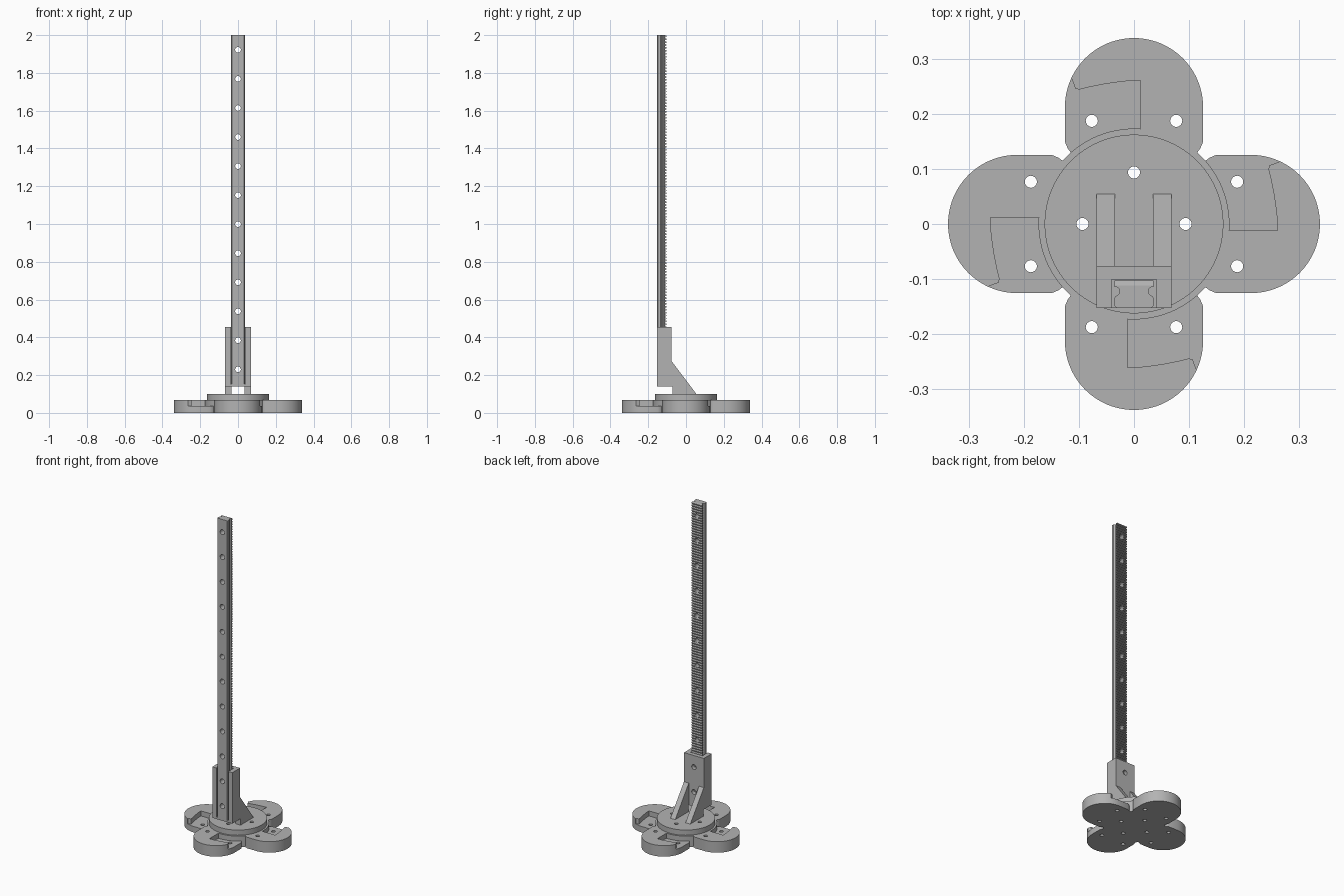
import bpy, bmesh, math
from mathutils import Matrix, Vector

if "Cube" in bpy.data.objects:
    bpy.data.objects.remove(bpy.data.objects["Cube"], do_unlink=True)

grey = bpy.data.materials.new("plain grey")
grey.use_nodes = True
COLOUR = (0.45, 0.45, 0.45, 1)
grey.diffuse_color = COLOUR
grey.node_tree.nodes["Principled BSDF"].inputs["Base Color"].default_value = COLOUR


def prism(name, outline, low, high, axis="z"):
    """Extrude an outline along z (xy points) or along x (yz points)."""
    bm = bmesh.new()
    place = (lambda p: (p[0], p[1], low)) if axis == "z" else (lambda p: (low, p[0], p[1]))
    face = bm.faces.new([bm.verts.new(place(p)) for p in outline])
    step = Vector((0, 0, high - low)) if axis == "z" else Vector((high - low, 0, 0))
    new = bmesh.ops.extrude_face_region(bm, geom=[face])["geom"]
    bmesh.ops.translate(bm, vec=step, verts=[v for v in new if isinstance(v, bmesh.types.BMVert)])
    bmesh.ops.recalc_face_normals(bm, faces=bm.faces)
    mesh = bpy.data.meshes.new(name)
    bm.to_mesh(mesh)
    bm.free()
    mesh.materials.append(grey)
    ob = bpy.data.objects.new(name, mesh)
    bpy.context.collection.objects.link(ob)
    return ob


def arc(cx, cy, r, start, end, n):
    angles = [math.radians(start + (end - start) * i / n) for i in range(n + 1)]
    return [(cx + r * math.cos(a), cy + r * math.sin(a)) for a in angles]


def disc(name, x, y, r, low, high, n=32):
    return prism(name, arc(x, y, r, 0, 360, n)[:-1], low, high)


def box(name, x0, x1, y0, y1, z0, z1):
    return prism(name, [(x0, y0), (x1, y0), (x1, y1), (x0, y1)], z0, z1)


def combine(ob, others, operation):
    """Apply booleans and remove the helper objects."""
    for other in others:
        mod = ob.modifiers.new("cut", "BOOLEAN")
        mod.solver = "EXACT"
        mod.operation = operation
        mod.object = other
    bpy.context.view_layer.update()
    graph = bpy.context.evaluated_depsgraph_get()
    mesh = bpy.data.meshes.new_from_object(ob.evaluated_get(graph))
    ob.modifiers.clear()
    ob.data = mesh
    for other in others:
        bpy.data.objects.remove(other, do_unlink=True)


def smooth(ob):
    bpy.ops.object.select_all(action="DESELECT")
    ob.select_set(True)
    bpy.context.view_layer.objects.active = ob
    bpy.ops.object.shade_smooth_by_angle(angle=math.radians(25))


# Four rounded feet, each with an open hooked pocket
FOOT_TOP, DISC_TOP = 0.068, 0.1
foot_shape = ([(0.08, -0.09), (0.115, -0.13), (0.121, -0.138), (0.126, -0.15)]
              + arc(0, -0.213, 0.126, 0, -180, 48)
              + [(-0.126, -0.15), (-0.121, -0.138), (-0.115, -0.13), (-0.08, -0.09)])
pocket_shape = [(-0.012, -0.08), (-0.012, -0.262), (0.02, -0.26), (0.055, -0.255), (0.08, -0.25),
                (0.1, -0.245), (0.107, -0.247), (0.113, -0.264), (0.16, -0.264), (0.16, -0.08)]
base = disc("base", 0, 0, 0.174, 0, FOOT_TOP, 96)
feet = []
for i in range(4):
    foot = prism("foot", foot_shape, 0, FOOT_TOP)
    combine(foot, [prism("pocket", pocket_shape, 0.037, 0.2)], "DIFFERENCE")
    foot.data.transform(Matrix.Rotation(i * math.pi / 2, 4, "Z"))
    feet.append(foot)
combine(base, feet, "UNION")
combine(base, [disc("top_disc", 0, 0, 0.163, 0.05, DISC_TOP, 96)], "UNION")

# Screw holes through feet and disc
holes = []
for i in range(4):
    turn = Matrix.Rotation(i * math.pi / 2, 3, "Z")
    for spot in ((0.077, -0.188, 0), (-0.077, -0.188, 0), (0.094, 0, 0)):
        p = turn @ Vector(spot)
        holes.append(disc("screw_hole", p.x, p.y, 0.011, -0.1, 0.2, 24))
combine(base, holes, "DIFFERENCE")
smooth(base)


def rail_holes():
    """Row of bolt cutters running front to back."""
    cutters = []
    for i in range(12):
        c = disc("bolt_hole", 0, 0, 0.015, -0.3, 0.3, 24)
        c.data.transform(Matrix.Translation((0, 0, 0.23 + i * 0.1538)) @ Matrix.Rotation(math.pi / 2, 4, "X"))
        cutters.append(c)
    return cutters


# Upright holder with a front channel
holder = box("holder", -0.068, 0.068, -0.153, -0.077, 0.14, 0.455)
combine(holder, [box("channel", -0.041, 0.041, -0.2, -0.101, 0.152, 0.6)], "DIFFERENCE")
combine(holder, rail_holes(), "DIFFERENCE")
smooth(holder)

# Sloped ribs on both sides behind the holder
rib_shape = [(-0.077, 0.275), (0.055, DISC_TOP), (-0.072, DISC_TOP), (-0.072, 0.14), (-0.09, 0.14), (-0.09, 0.275)]
for side, x0, x1 in (("left", 0.035, 0.068), ("right", -0.068, -0.035)):
    prism(side + "_rib", rib_shape, x0, x1, "x")

# Rail with a groove along each side
half = [(0.032, -0.153), (0.036, -0.149), (0.036, -0.135), (0.034, -0.132), (0.028, -0.128),
        (0.026, -0.122), (0.028, -0.117), (0.036, -0.113)]
rail = prism("rail", half + [(-x, y) for x, y in reversed(half)], 0.152, 2.0)
combine(rail, rail_holes(), "DIFFERENCE")
smooth(rail)

# Toothed rack on the back of the rail
COUNT = 120
pitch = (2.0 - 0.152) / COUNT
tooth = ((0, 0), (0.2, 0), (0.4, 1), (0.8, 1))
profile = [(-0.1135 + 0.0095 * t, 0.152 + (i + s) * pitch) for i in range(COUNT) for s, t in tooth]
profile += [(-0.1135, 2.0), (-0.116, 2.0), (-0.116, 0.152)]
rack = prism("rack_teeth", profile, -0.036, 0.036, "x")
rack.data.transform(Matrix.Translation((0, 0.001, 0)))
combine(rack, rail_holes(), "DIFFERENCE")
